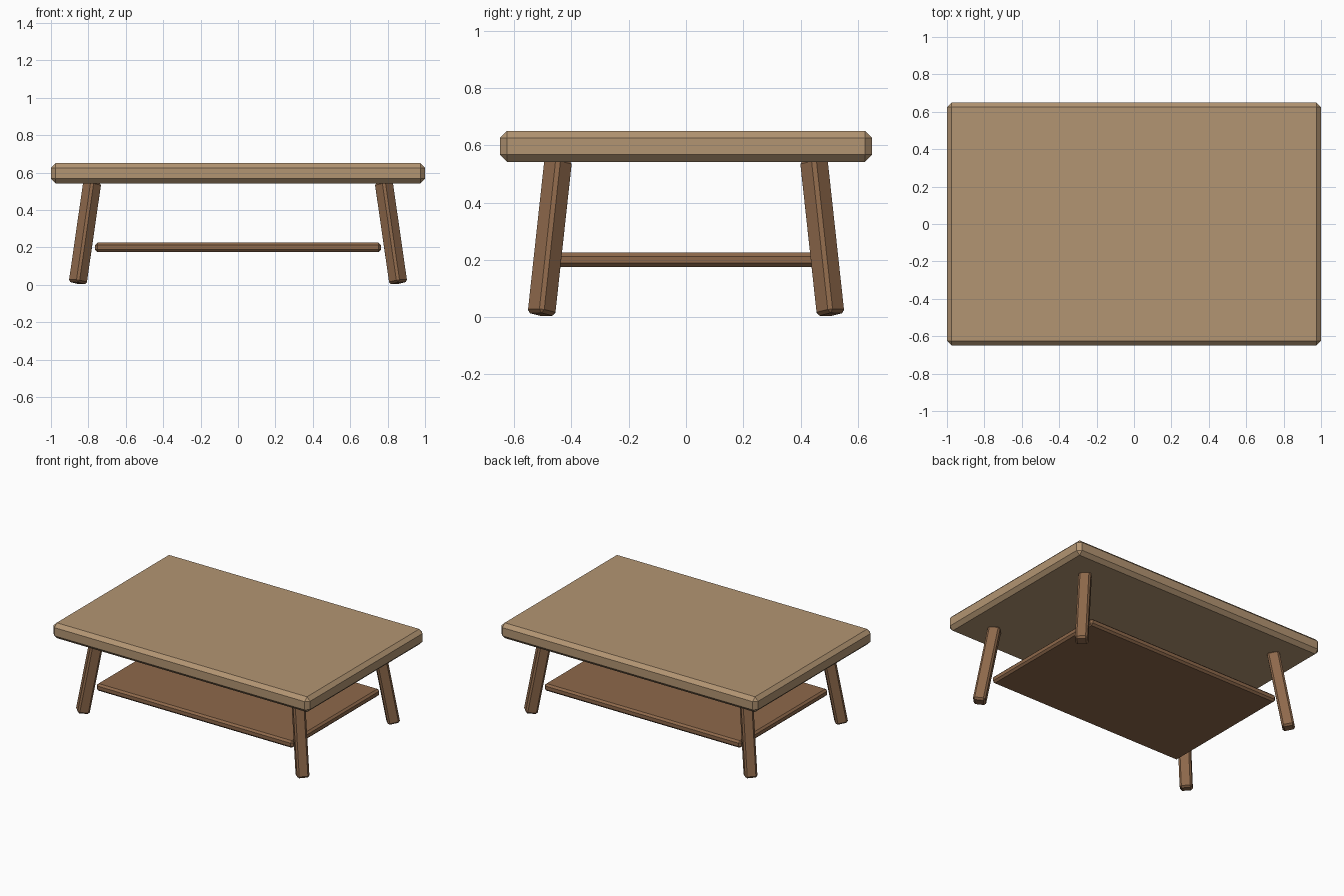
import bpy
import math
from mathutils import Matrix, Vector

if "Cube" in bpy.data.objects:
    bpy.data.objects.remove(bpy.data.objects["Cube"])


def material(name, color):
    mat = bpy.data.materials.new(name)
    mat.diffuse_color = (*color, 1.0)
    mat.use_nodes = True
    mat.node_tree.nodes["Principled BSDF"].inputs["Base Color"].default_value = mat.diffuse_color
    return mat


def bevelled_box(name, size, matrix, bevel, mat):
    bpy.ops.mesh.primitive_cube_add(size=1)
    obj = bpy.context.object
    obj.name = name
    obj.data.transform(Matrix.Diagonal((*size, 1.0)))
    obj.matrix_world = matrix
    obj.data.materials.append(mat)
    mod = obj.modifiers.new("chamfer", 'BEVEL')
    mod.width = bevel
    mod.segments = 1
    return obj


light_wood = material("light_wood", (0.45, 0.30, 0.17))
dark_wood = material("dark_wood", (0.27, 0.14, 0.07))

# Table top
bevelled_box("table_top", (2.0, 1.3, 0.108),
             Matrix.Translation((0, 0, 0.596)), 0.025, light_wood)

# Lower shelf
bevelled_box("shelf", (1.53, 0.98, 0.05),
             Matrix.Translation((0, 0, 0.2)), 0.013, dark_wood)

# Splayed legs, turned to face the corners
for side, sx in (("left", -1), ("right", 1)):
    for end, sy in (("front", -1), ("back", 1)):
        foot = Vector((0.857 * sx, 0.505 * sy, 0.009))
        head = Vector((0.779 * sx, 0.446 * sy, 0.55))
        axis = head - foot
        tilt = Vector((0, 0, 1)).rotation_difference(axis).to_matrix().to_4x4()
        place = (Matrix.Translation((foot + head) / 2) @ tilt
                 @ Matrix.Rotation(math.radians(45), 4, 'Z'))
        bevelled_box(f"{end}_{side}_leg", (0.08, 0.08, axis.length),
                     place, 0.012, dark_wood)
